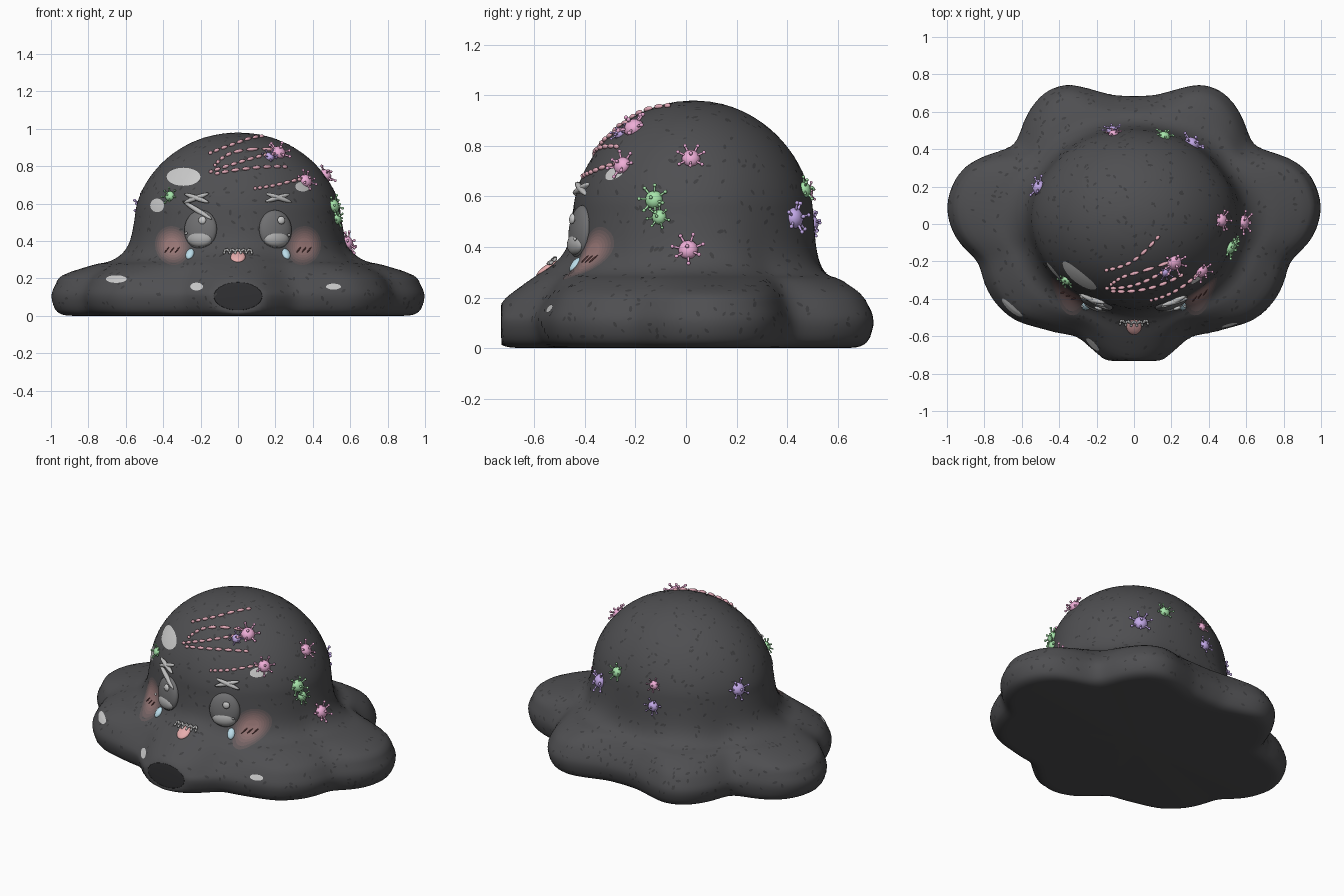
import bpy, bmesh, math, random
from mathutils import Vector, Matrix
from mathutils.bvhtree import BVHTree

if "Cube" in bpy.data.objects:
    bpy.data.objects.remove(bpy.data.objects["Cube"])

random.seed(4)
V = Vector
CY = 0.03                                  # dome centre in y
PINK, GREEN, PURPLE = (.86, .42, .68), (.38, .78, .4), (.55, .4, .82)
PALE, GREY, DARK = (.65, .65, .65), (.4, .4, .4), (.03, .03, .033)
BODY = (.078, .078, .083)


def finish(name, bm, color):
    me = bpy.data.meshes.new(name)
    bmesh.ops.recalc_face_normals(bm, faces=bm.faces)
    for f in bm.faces:
        f.smooth = True
    bm.to_mesh(me)
    bm.free()
    ob = bpy.data.objects.new(name, me)
    bpy.context.collection.objects.link(ob)
    mat = bpy.data.materials.new(name)
    mat.diffuse_color = (*color, 1)
    mat.use_nodes = True
    mat.node_tree.nodes["Principled BSDF"].inputs["Base Color"].default_value = mat.diffuse_color
    me.materials.append(mat)
    return ob


def catmull(pts, n):
    p = [pts[0]] + pts + [pts[-1]]
    out = []
    for i in range(1, len(p) - 2):
        a, b, c, d = (V(q) for q in p[i - 1:i + 3])
        for k in range(n):
            t = k / n
            out.append(.5 * (2 * b + (c - a) * t + (2 * a - 5 * b + 4 * c - d) * t * t
                             + (3 * b - a - 3 * c + d) * t ** 3))
    return out + [V(pts[-1])]


# Body: dome flowing into a seven-lobed skirt, front lobe cut flat
half = [(0, .68), (.12, .685), (.24, .72), (.36, .75), (.48, .705), (.57, .59), (.61, .48),
        (.64, .405), (.76, .375), (.88, .33), (.96, .24), (1.006, .09), (.965, -.06), (.9, -.14),
        (.825, -.19), (.81, -.29), (.76, -.4), (.65, -.51), (.5, -.555), (.3, -.595),
        (.22, -.67), (.13, -.745), (0, -.78)]
N = 180
polar = sorted((math.atan2(x, y - CY), math.hypot(x, y - CY)) for x, y in half)
radii = []
for i in range(N):
    a = abs((i * 2 * math.pi / N + math.pi) % (2 * math.pi) - math.pi)
    for (a0, r0), (a1, r1) in zip(polar, polar[1:]):
        if a <= a1 + 1e-6:
            radii.append(r0 + (r1 - r0) * (a - a0) / (a1 - a0))
            break
for _ in range(4):
    radii = [(radii[i - 1] + 2 * radii[i] + radii[(i + 1) % N]) / 4 for i in range(N)]

bm = bmesh.new()
bottom, top = bm.verts.new((0, CY, 0)), bm.verts.new((0, CY, .98))
rings = []
for i, R in enumerate(radii):
    a = i * 2 * math.pi / N
    s, c = math.sin(a), math.cos(a)
    D = 1 / math.hypot(s / .54, c / .47)
    w = R - D
    q = max(0, -c) ** 6                    # front slopes down more evenly
    prof = [(R - .12, 0), (R - .06, .006), (R - .02, .035), (R, .105),
            (R - min(.02, .08 * w), .163 - .02 * q), (R - min(.06, .25 * w), .217 - .02 * q),
            (R - .47 * w, .27), (R - .68 * w, .292 + .025 * q),
            (R - .83 * w, .335 + .025 * q), (R - .92 * w, .405 + .01 * q)]
    prof += [(D * math.cos(p) + .03 * w * math.cos(p) ** 8, .5 + .48 * math.sin(p))
             for p in (math.radians(d) for d in range(2, 90, 8))]
    rings.append([bm.verts.new((r * s, max(CY + r * c, -.73), z)) for r, z in catmull(prof, 3)])
for i in range(N):
    A, B = rings[i - 1], rings[i]
    bm.faces.new((bottom, A[0], B[0]))
    bm.faces.new((A[-1], top, B[-1]))
    for k in range(len(A) - 1):
        bm.faces.new((A[k], A[k + 1], B[k + 1], B[k]))
bmesh.ops.recalc_face_normals(bm, faces=bm.faces)
bvh = BVHTree.FromBMesh(bm)
cells = [(f.calc_area(), f.calc_center_median(), f.normal.copy()) for f in bm.faces
         if f.calc_center_median().z > .03]
finish("body", bm, BODY)


def front(x, z):
    co, n, _, _ = bvh.ray_cast(V((x, -3, z)), V((0, 1, 0)))
    return co, n


def near(p):
    return bvh.find_nearest(V(p))[:2]


def place(co, n, size, up=V((0, 0, 1))):
    """Matrix with local z along n and local y along up."""
    x = up.cross(n).normalized()
    y = n.cross(x)
    rot = Matrix((x, y, n)).transposed().to_4x4()
    return Matrix.Translation(co) @ rot @ Matrix.Diagonal((*size, 1))


def balls(name, color, mats, seg=12):
    bm = bmesh.new()
    for m in mats:
        bmesh.ops.create_uvsphere(bm, u_segments=seg, v_segments=max(6, seg // 2), radius=1, matrix=m)
    return finish(name, bm, color)


def bar(a, b, r, lift=.0):
    """Rounded rod lying on the front between two (x, z) points."""
    (p, n), (q, m) = front(*a), front(*b)
    n = (n + m).normalized()
    d = q - p
    return place((p + q) / 2 + n * lift, n, (r, d.length / 2, r), d)


def patch(name, color, x, z, a, b, lift=.003, tilt=0):
    """Elliptic decal wrapped on the body as seen from the front."""
    bm = bmesh.new()
    rows = []
    ct, st = math.cos(tilt), math.sin(tilt)
    for k in range(6):
        row = []
        for i in range(28):
            t = i * 2 * math.pi / 28
            u, v = a * k / 5 * math.cos(t), b * k / 5 * math.sin(t)
            co, n = front(x + u * ct - v * st, z + u * st + v * ct)
            row.append(bm.verts.new(co + n * lift))
        rows.append(row)
    for A, B in zip(rows, rows[1:]):
        for i in range(28):
            bm.faces.new((A[i - 1], B[i - 1], B[i], A[i]))
    bmesh.ops.remove_doubles(bm, verts=bm.verts, dist=1e-5)
    finish(name, bm, color)


# Dark flecks scattered over the skin
bm = bmesh.new()
for _, co, n in random.choices(cells, [c[0] for c in cells], k=750):
    up = V([random.uniform(-1, 1) for _ in range(3)])
    s = random.uniform(.008, .016)
    bmesh.ops.create_circle(bm, cap_ends=True, segments=8, radius=1,
                            matrix=place(co + n * .0015, n, (s * .5, s, 1), up))
finish("skin_flecks", bm, (.05, .05, .053))

# Flat front opening
balls("front_opening", DARK, [place(V((0, -.73, .105)), V((0, -1, 0)), (.13, .075, .003))], 32)

# Glossy highlights
for i, h in enumerate([(-.29, .742, .09, .048), (-.43, .59, .037, .036), (.345, .69, .04, .026),
                       (-.65, .195, .055, .02), (-.22, .155, .034, .021), (.51, .155, .04, .016)]):
    patch("highlight_%d" % i, PALE, *h)

# Face halves: blush, eye, tear
for s, side in ((-1, "left"), (1, "right")):
    for k in range(6):
        t = (k + 1) / 6
        col = [b + (p - b) * t * .6 for b, p in zip(BODY, (.5, .27, .26))]
        patch("blush_%s_%d" % (side, k), col, s * .35, .375, .085 * (1.08 - .13 * k),
              .098 * (1.08 - .13 * k), .0015 + .001 * k, -s * .25)
    balls("blush_lines_" + side, (.12, .05, .05),
          [bar((s * .35 + d - .012, .335), (s * .35 + d + .012, .365), .004, .006)
           for d in (-.028, 0, .028)])
    co, n = front(s * .2, .46)
    balls("eye_" + side, (.16, .16, .165), [place(co, n, (.092, .106, .035))], 32)
    low = place(co + n * .014 + V((0, -.002, -.05)), n, (.07, .044, .03))
    balls("eye_glow_" + side, GREY, [low], 24)
    balls("eye_shine_" + side, PALE,
          [place(co + n * .034 + V((.02, 0, .048)), n, (.022, .022, .01)),
           place(co + n * .022 + V((-.07, 0, -.02)), n, (.008, .008, .006)),
           place(co + n * .022 + V((.065, 0, -.03)), n, (.008, .008, .006))])
    co, n = front(s * .257, .33)
    balls("tear_" + side, (.5, .72, .82), [place(co, n, (.023, .036, .016))], 16)

# Crossed brows
balls("brows", (.5, .5, .5), [bar(a, b, .014, .02 + k * .003) for k, (a, b) in enumerate([
    ((-.29, .61), (-.13, .51)), ((-.285, .597), (-.145, .65)), ((-.28, .647), (-.145, .598)),
    ((.135, .603), (.27, .644)), ((.135, .647), (.28, .598))])])

# Mouth: tongue under a ragged lip
co, n = front(0, .315)
balls("tongue", (.8, .42, .42), [place(co, n, (.04, .05, .014))], 20)
lip = [(-.075 + .015 * i, .336 + (.012 if i % 2 else -.004)) for i in range(11)]
balls("lip_fringe", (.5, .5, .5), [bar(a, b, .007, .014) for a, b in zip(lip, lip[1:])]
      + [bar((x, z - .012), (x * .9, z + .002), .007, .014) for x, z in lip], 8)

# Dashed stitch trails over the crown
dashes = []
for path in [[(-.16, -.25, .865), (-.01, -.2, .92), (.14, -.06, .965)],
             [(-.13, -.33, .8), (-.03, -.27, .87), (.25, -.18, .885)],
             [(-.16, -.35, .77), (0, -.33, .82), (.16, -.25, .86)],
             [(-.13, -.37, .765), (.07, -.34, .785), (.27, -.27, .8)],
             [(.08, -.4, .675), (.2, -.36, .695), (.35, -.28, .74)]]:
    pts = catmull(path, 4)
    for a, b in zip(pts, pts[1:]):
        co, n = near((a + b) / 2)
        dashes.append(place(co + n * .005, n, (.01, (b - a).length * .42, .01), b - a))
balls("stitch_trails", (.8, .42, .5), dashes, 8)

# Spiky germs stuck on the dome
germs = [(PINK, .21, -.2, .86, .042), (PINK, .36, -.25, .72, .037), (PINK, .46, .02, .745, .037),
         (PINK, .575, .01, .385, .04), (PINK, -.11, .48, .62, .027), (GREEN, .52, -.13, .59, .037),
         (GREEN, .54, -.11, .52, .03), (GREEN, -.355, -.29, .635, .028),
         (GREEN, .165, .48, .63, .032), (PURPLE, .165, -.25, .84, .027),
         (PURPLE, .31, .43, .515, .042), (PURPLE, -.12, .52, .495, .032), (PURPLE, -.52, .2, .595, .04)]
for i, (col, x, y, z, r) in enumerate(germs):
    co, n = near((x, y, z))
    co = co + n * r * .1
    base = place(co, n, (1, 1, 1))
    mats = [place(co, n, (r, r, r * .75))]
    dirs = [V((math.cos(a), math.sin(a), .2 + .3 * (k % 2))).normalized()
            for k, a in enumerate(j * math.pi / 3.5 + i for j in range(7))] + [V((0, 0, 1))]
    for d in dirs:
        w = (base.to_3x3() @ d).normalized()
        side = w.orthogonal()
        reach = r * (1.6 if d.z < 1 else .95)
        mats.append(place(co + w * reach * .7, w, (r * .13, r * .13, reach * .32), side))
        mats.append(place(co + w * reach, w, (r * .2,) * 3, side))
    balls("germ_%d" % i, col, mats, 12)
